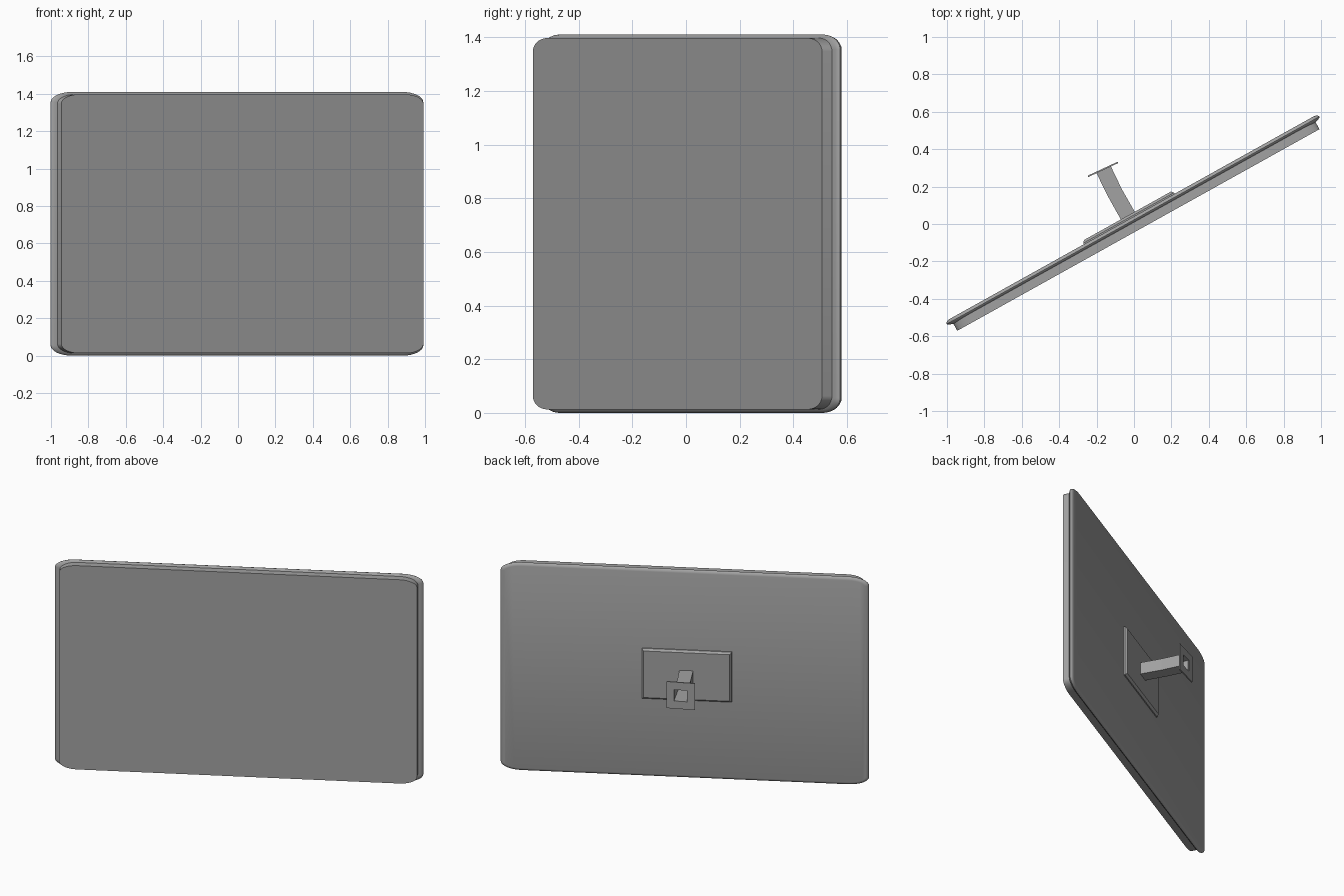
import bpy, bmesh, math
from mathutils import Matrix

cube = bpy.data.objects.get("Cube")
if cube:
    bpy.data.objects.remove(cube, do_unlink=True)

MID_Z = 0.705
SWIVEL = math.radians(29.1)

grey = bpy.data.materials.new("plain grey")
grey.use_nodes = True
grey.diffuse_color = (0.36, 0.36, 0.36, 1)
bsdf = next(n for n in grey.node_tree.nodes if n.type == 'BSDF_PRINCIPLED')
bsdf.inputs["Base Color"].default_value = grey.diffuse_color
bsdf.inputs["Roughness"].default_value = 0.6


def rounded_rect(half_x, half_z, rx, rz, y, steps):
    """Loop of points in the xz plane with elliptical corners."""
    points = []
    for corner, (sx, sz) in enumerate(((1, 1), (-1, 1), (-1, -1), (1, -1))):
        for i in range(steps + 1):
            a = math.pi / 2 * (corner + i / steps)
            points.append((sx * (half_x - rx) + rx * math.cos(a), y,
                           sz * (half_z - rz) + rz * math.sin(a)))
    return points


def square(half_x, half_z, y):
    return [(half_x, y, half_z), (-half_x, y, half_z),
            (-half_x, y, -half_z), (half_x, y, -half_z)]


def loft(name, loops, caps=True, closed=False, matrix=None, smooth=False):
    """Skin a row of loops, with end caps or joined into a ring."""
    bm = bmesh.new()
    rows = [[bm.verts.new(p) for p in loop] for loop in loops]
    pairs = list(zip(rows, rows[1:]))
    if closed:
        pairs.append((rows[-1], rows[0]))
    for a, b in pairs:
        for i in range(len(a)):
            j = (i + 1) % len(a)
            bm.faces.new((a[i], a[j], b[j], b[i]))
    if caps:
        bm.faces.new(rows[0])
        bm.faces.new(rows[-1])
    bmesh.ops.recalc_face_normals(bm, faces=bm.faces)
    mesh = bpy.data.meshes.new(name)
    bm.to_mesh(mesh)
    bm.free()
    mesh.materials.append(grey)
    obj = bpy.data.objects.new(name, mesh)
    bpy.context.collection.objects.link(obj)
    if matrix:
        obj.matrix_world = matrix
    if smooth:
        bpy.ops.object.select_all(action='DESELECT')
        obj.select_set(True)
        bpy.context.view_layer.objects.active = obj
        bpy.ops.object.shade_smooth_by_angle(angle=math.radians(35))
    return obj


def placed(angle, x, y, z):
    return Matrix.Translation((x, y, z)) @ Matrix.Rotation(angle, 4, 'Z')


panel = placed(SWIVEL, 0.004, 0.003, MID_Z)

# Front slab with rounded corners
loft("screen", [rounded_rect(1.108, 0.692, 0.11, 0.05, y, 8) for y in (-0.04, 0.012)],
     matrix=panel, smooth=True)

# Slightly larger rear shell with a rounded rim: (inset, depth)
rim = ((0.036, 0.002), (0.014, 0.008), (0.003, 0.014), (0, 0.019),
       (0.003, 0.026), (0.011, 0.032), (0.024, 0.035))
loft("rear_shell",
     [rounded_rect(1.14 - i, 0.705 - i * 0.8, 0.13 - i, 0.055 - i * 0.8, y, 8) for i, y in rim],
     matrix=panel, smooth=True)

# Bevelled mounting plate on the back
mount = placed(SWIVEL, -0.008, -0.004, 0.702)
loft("mount_plate", [square(0.278, 0.17, 0.03), square(0.278, 0.17, 0.042),
                     square(0.266, 0.158, 0.055)], matrix=mount)

# Hollow square arm, slightly bent
left = ((-0.068, 0.020), (-0.139, 0.147), (-0.202, 0.275))
right = ((0.006, 0.062), (-0.064, 0.184), (-0.125, 0.311))
arm = loft("arm", [[(lx, ly, 0.66), (rx, ry, 0.66), (rx, ry, 0.74), (lx, ly, 0.74)]
                   for (lx, ly), (rx, ry) in zip(left, right)], caps=False)
wall = arm.modifiers.new("wall", 'SOLIDIFY')
wall.thickness = 0.003

# Square wall bracket with an opening into the arm
bracket = placed(math.radians(25), -0.166, 0.292, 0.7)
loft("wall_bracket", [square(0.088, 0.09, -0.004), square(0.088, 0.09, 0.004),
                      square(0.041, 0.038, 0.004), square(0.041, 0.038, -0.004)],
     caps=False, closed=True, matrix=bracket)
